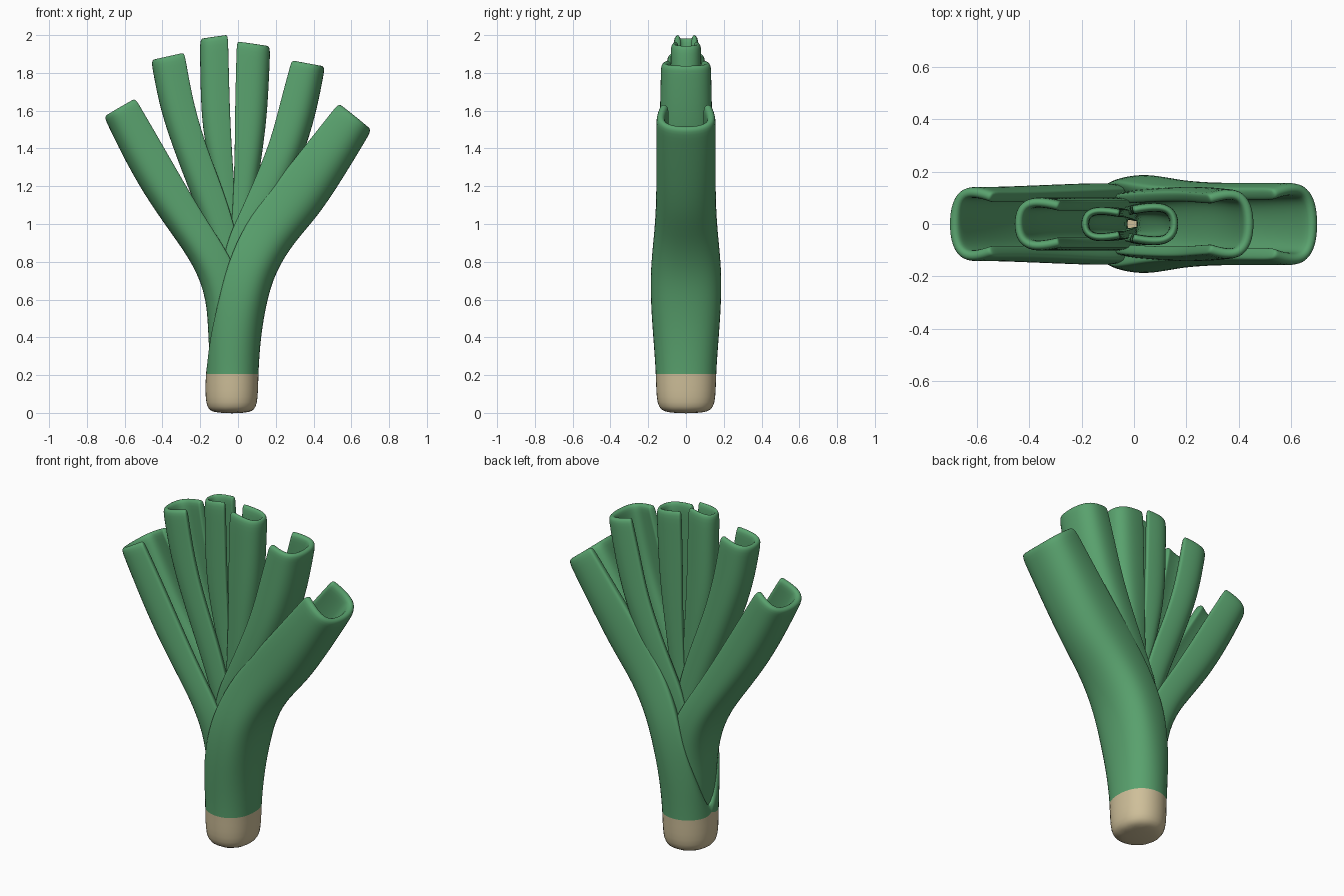
import bpy, bmesh

def material(name, rgb):
    m = bpy.data.materials.new(name)
    m.diffuse_color = (*rgb, 1)
    return m

GREEN = material("leaf green", (0.10, 0.36, 0.155))
TAN = material("root tan", (0.62, 0.52, 0.32))

def ring(lip, back, w, c):
    """C-shaped section from front lip round the back to rear lip; c=0 closes it."""
    half = [(0, c), (.08, .6 + .35 * c), (.35, 1), (.7, 1), (.94, .62), (1, 0)]
    uv = [(u, -v) for u, v in half] + [(u, v) for u, v in half[-2::-1]]
    return [(lip[0] + (back[0] - lip[0]) * u, v * w * 1.02,
             lip[1] + (back[1] - lip[1]) * u) for u, v in uv]

def leaf(name, stations, thick, left=False, closed_base=False):
    """Stations are (lip x, lip z, back x, back z, half depth, lip opening)."""
    st = [s if len(s) == 6 else (*s, .85) for s in stations]
    # extra row close to the tip keeps its rim crisp
    a, b = st[-2], st[-1]
    st.insert(-1, tuple(p + (q - p) * .78 for p, q in zip(a, b)))
    bm = bmesh.new()
    rows = [[bm.verts.new(p) for p in ring(s[:2], s[2:4], s[4], s[5])] for s in st]
    for i in range(len(rows) - 1):
        for j in range(len(rows[0]) - 1):
            q = [rows[i][j], rows[i][j + 1], rows[i + 1][j + 1], rows[i + 1][j]]
            f = bm.faces.new(q[::-1] if left else q)
            f.smooth = True
            f.material_index = int(max(v.co.z for v in q) < 0.205)
    if closed_base:
        f = bm.faces.new(rows[0][:-1][::-1])
        f.smooth = True
        f.material_index = 1
        bmesh.ops.remove_doubles(bm, verts=bm.verts[:], dist=0.0005)
    me = bpy.data.meshes.new(name)
    bm.to_mesh(me)
    bm.free()
    me.materials.append(GREEN)
    me.materials.append(TAN)
    ob = bpy.data.objects.new(name, me)
    bpy.context.collection.objects.link(ob)
    sol = ob.modifiers.new("thickness", 'SOLIDIFY')
    sol.thickness = thick
    sol.offset = -1
    sub = ob.modifiers.new("smooth", 'SUBSURF')
    sub.levels = sub.render_levels = 2
    return ob

# outer right leaf, closed into the root end at the bottom
leaf("outer_right_leaf", [
    (-.14, -.004, .07, -.004, .11, 0), (-.182, .035, .112, .035, .157, 0),
    (-.18, .20, .112, .20, .157, 0), (-.16, .40, .125, .40, .172, .5),
    (-.11, .60, .155, .58, .185), (-.06, .80, .20, .74, .185),
    (.03, 1.0, .30, .90, .165), (.16, 1.18, .43, 1.04, .155),
    (.32, 1.38, .56, 1.24, .155), (.53, 1.645, .715, 1.50, .155)],
    .05, closed_base=True)

# outer left leaf
leaf("outer_left_leaf", [
    (.07, .215, -.15, .215, .12), (.07, .40, -.162, .40, .135),
    (.04, .65, -.168, .60, .15), (-.04, .84, -.235, .78, .155),
    (-.16, 1.02, -.365, .96, .15), (-.28, 1.22, -.505, 1.16, .145),
    (-.40, 1.43, -.62, 1.37, .14), (-.54, 1.67, -.715, 1.57, .14)],
    .045, left=True)

# middle pair
leaf("middle_right_leaf", [
    (-.10, .30, .06, .30, .10), (-.10, .70, .07, .70, .12),
    (-.07, .90, .14, .87, .13), (0, 1.05, .20, 1.0, .135),
    (.09, 1.25, .28, 1.20, .14), (.17, 1.45, .37, 1.42, .14),
    (.22, 1.65, .425, 1.62, .135), (.28, 1.87, .465, 1.835, .13)], .042)
leaf("middle_left_leaf", [
    (.04, .30, -.10, .30, .08), (.04, .70, -.10, .70, .10),
    (0, .95, -.15, .90, .10), (-.08, 1.20, -.25, 1.15, .10),
    (-.16, 1.40, -.335, 1.37, .10), (-.23, 1.63, -.415, 1.60, .10),
    (-.28, 1.91, -.465, 1.87, .10)], .04, left=True)

# inner pair
leaf("inner_right_leaf", [
    (-.06, .30, .04, .30, .06), (-.05, .80, .05, .80, .07),
    (-.03, 1.10, .09, 1.10, .075), (-.02, 1.40, .135, 1.40, .08),
    (-.02, 1.60, .16, 1.60, .08), (-.01, 1.97, .175, 1.945, .08)], .035)
leaf("inner_left_leaf", [
    (.02, .30, -.06, .30, .04), (.02, .80, -.05, .80, .05),
    (-.01, 1.10, -.10, 1.10, .06), (-.03, 1.40, -.175, 1.40, .065),
    (-.04, 1.60, -.20, 1.60, .065), (-.05, 2.005, -.205, 1.985, .065)],
    .032, left=True)
